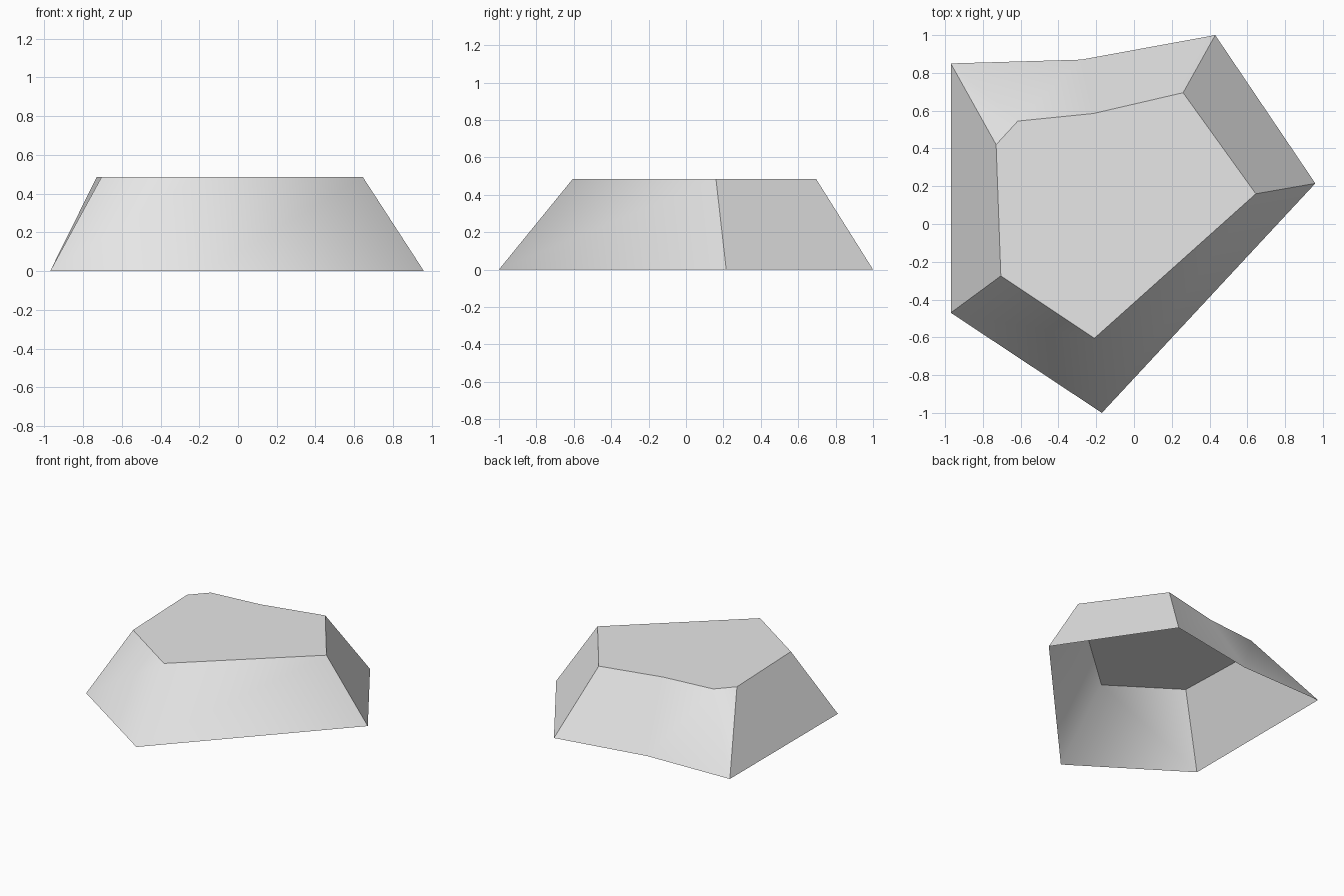
import bpy
import bmesh

cube = bpy.data.objects.get("Cube")
if cube:
    bpy.data.objects.remove(cube, do_unlink=True)

HEIGHT = 0.485

# Outlines, counter-clockwise from the front tip; the rim has one extra corner at the back right
base_outline = [(-0.17, -1.0), (0.96, 0.215), (0.43, 1.0),
                (-0.28, 0.87), (-0.97, 0.85), (-0.97, -0.47)]
rim_outline = [(-0.21, -0.605), (0.645, 0.16), (0.26, 0.695), (-0.215, 0.585),
               (-0.615, 0.545), (-0.73, 0.42), (-0.705, -0.275)]
base_index = [0, 1, 2, 3, 4, 4, 5]   # base corner below each rim corner
soft_corners = {0, 3, 4}             # slanted ridges that blend smoothly

stone = bpy.data.materials.new("stone_grey")
stone.use_nodes = True
grey = (0.8, 0.8, 0.8, 1)
stone.diffuse_color = grey
stone.node_tree.nodes["Principled BSDF"].inputs["Base Color"].default_value = grey

bm = bmesh.new()
base = [bm.verts.new((x, y, 0)) for x, y in base_outline]
rim = [bm.verts.new((x, y, HEIGHT)) for x, y in rim_outline]

# Flat top and sloping walls, open underneath
bm.faces.new(rim)
count = len(rim)
for i in range(count):
    j = (i + 1) % count
    low_a, low_b = base[base_index[i]], base[base_index[j]]
    corners = [low_a, low_b, rim[j], rim[i]]
    if low_a is low_b:
        corners.remove(low_b)
    bm.faces.new(corners)

# Smooth shading with sharp edges everywhere except the soft ridges
for face in bm.faces:
    face.smooth = True
for edge in bm.edges:
    edge.smooth = False
for i in soft_corners:
    bm.edges.get((base[base_index[i]], rim[i])).smooth = True

mesh = bpy.data.meshes.new("rock_slab")
bm.to_mesh(mesh)
bm.free()
mesh.materials.append(stone)
rock = bpy.data.objects.new("rock_slab", mesh)
bpy.context.collection.objects.link(rock)
